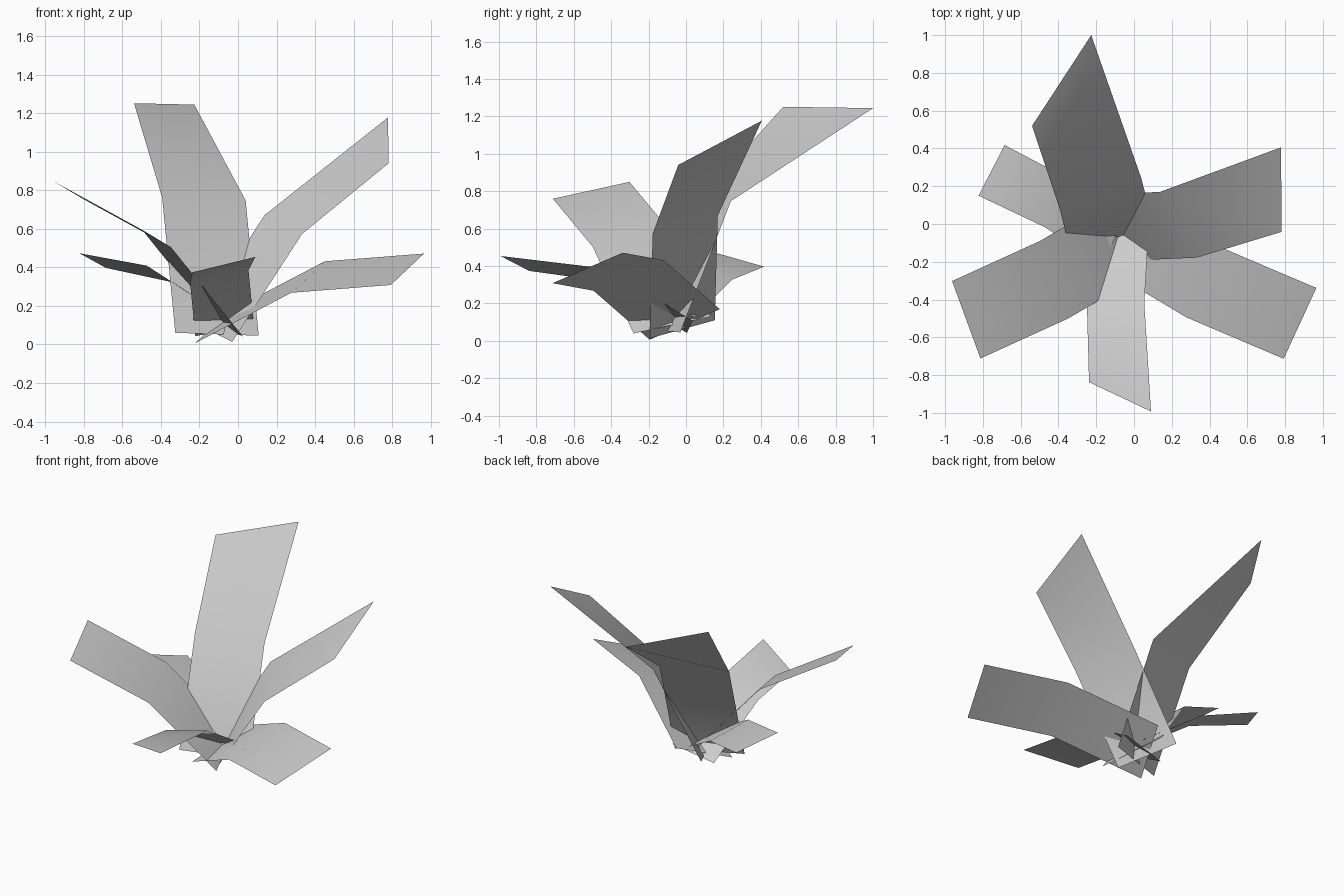
import bpy
from mathutils import Vector

default_cube = bpy.data.objects.get("Cube")
if default_cube:
    bpy.data.objects.remove(default_cube, do_unlink=True)

# One plain grey for every leaf
grey = bpy.data.materials.new("leaf_grey")
grey.use_nodes = True
colour = (0.6, 0.6, 0.6, 1)
grey.diffuse_color = colour
grey.node_tree.nodes["Principled BSDF"].inputs["Base Color"].default_value = colour


def make_leaf(name, bend, across, outward, inward, tip_across=None):
    """Folded strip: from the bend line, inward to the base and outward to the tip."""
    bend, across = Vector(bend), Vector(across)
    tip_across = Vector(tip_across or across)
    rows = [
        (bend + Vector(inward), across),
        (bend, across),
        (bend + Vector(outward), tip_across),
    ]
    points = []
    for centre, width in rows:
        points += [centre - width / 2, centre + width / 2]
    faces = [(0, 1, 3, 2), (2, 3, 5, 4)]

    # Keep the upper side of every leaf as its outside
    if across.cross(Vector(outward)).z < 0:
        faces = [face[::-1] for face in faces]

    mesh = bpy.data.meshes.new(name)
    mesh.from_pydata(points, [], faces)
    mesh.materials.append(grey)
    for polygon in mesh.polygons:
        polygon.use_smooth = True
    mesh.update()
    leaf = bpy.data.objects.new(name, mesh)
    bpy.context.collection.objects.link(leaf)
    return leaf


# Tall leaf at the back
make_leaf("tall_back_leaf",
          bend=(-.177, .16, .755), across=(.433, .16, -.015),
          outward=(-.206, .6, .493), inward=(.068, -.27, -.702),
          tip_across=(.313, .48, -.007))

# Raised leaf on the left side
make_leaf("raised_left_leaf",
          bend=(.235, -.004, .622), across=(.195, -.348, -.097),
          outward=(.545, .186, .437), inward=(-.363, -.016, -.56),
          tip_across=(.004, -.447, -.237))

# Spreading leaves around the front
make_leaf("front_right_leaf",
          bend=(-.423, -.295, .55), across=(.15, -.41, -.09),
          outward=(-.465, -.212, .255), inward=(.375, .22, -.465))
make_leaf("front_left_leaf",
          bend=(.364, -.307, .35), across=(.173, .375, .163),
          outward=(.515, -.219, .04), inward=(-.5, .3, -.262))
make_leaf("front_leaf",
          bend=(-.097, -.435, .353), across=(.303, .03, .065),
          outward=(.023, -.48, .061), inward=(.027, .455, -.278),
          tip_across=(.328, -.155, .08))

# Small low leaf at the back
make_leaf("small_back_leaf",
          bend=(-.416, .115, .368), across=(.115, .262, -.082),
          outward=(-.338, .169, .067), inward=(.31, -.2, -.2),
          tip_across=(.138, .268, -.076))
